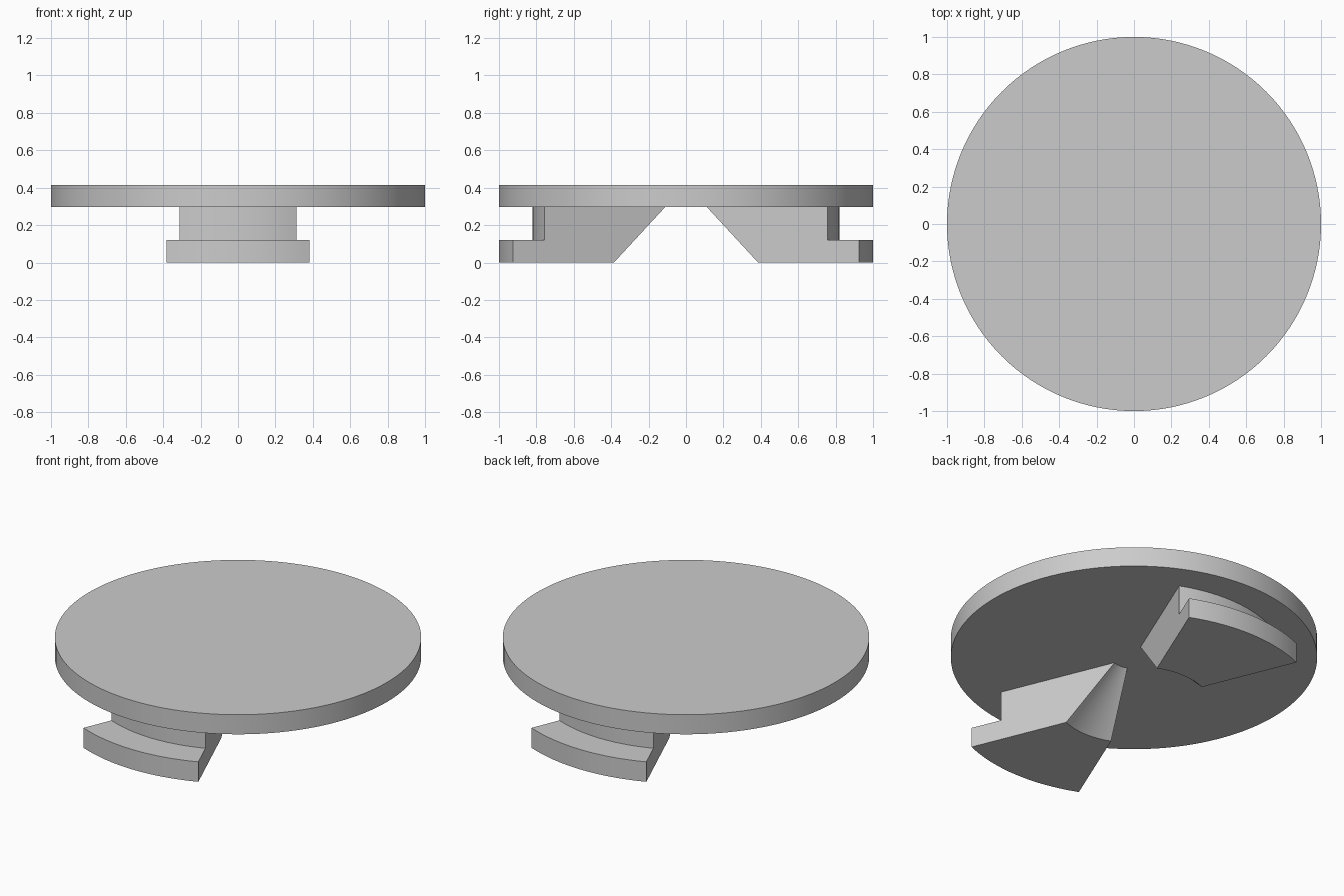
import bpy
import bmesh
import math

cube = bpy.data.objects.get("Cube")
if cube:
    bpy.data.objects.remove(cube, do_unlink=True)

grey = bpy.data.materials.new("plain_grey")
grey.use_nodes = True
color = (0.6, 0.6, 0.6, 1)
grey.diffuse_color = color
grey.node_tree.nodes["Principled BSDF"].inputs["Base Color"].default_value = color

PLATE_BOTTOM, PLATE_TOP = 0.297, 0.415
HALF_ANGLE = math.radians(22.5)


def finish(bm, name):
    """Turn a bmesh into a grey object with smooth curves and sharp edges."""
    bmesh.ops.recalc_face_normals(bm, faces=bm.faces)
    mesh = bpy.data.meshes.new(name)
    bm.to_mesh(mesh)
    bm.free()
    mesh.materials.append(grey)
    obj = bpy.data.objects.new(name, mesh)
    bpy.context.collection.objects.link(obj)
    bpy.ops.object.select_all(action="DESELECT")
    obj.select_set(True)
    bpy.context.view_layer.objects.active = obj
    bpy.ops.object.shade_smooth_by_angle(angle=math.radians(30))
    return obj


def locking_lug(name, direction):
    """Revolve a stepped profile through a short arc about the centre axis."""
    profile = [(0.417, 0), (1, 0), (1, 0.12), (0.82, 0.12),
               (0.82, PLATE_BOTTOM), (0.12, PLATE_BOTTOM)]
    steps = 16
    bm = bmesh.new()
    rings = []
    for i in range(steps + 1):
        a = direction + HALF_ANGLE * (2 * i / steps - 1)
        rings.append([bm.verts.new((r * math.cos(a), r * math.sin(a), z))
                      for r, z in profile])
    for a, b in zip(rings, rings[1:]):
        for j in range(len(profile)):
            k = (j + 1) % len(profile)
            bm.faces.new((a[j], a[k], b[k], b[j]))
    bm.faces.new(rings[0])
    bm.faces.new(rings[-1])
    return finish(bm, name)


# Round plate
bm = bmesh.new()
bmesh.ops.create_cone(bm, cap_ends=True, segments=128, radius1=1, radius2=1,
                      depth=PLATE_TOP - PLATE_BOTTOM)
bmesh.ops.translate(bm, verts=bm.verts, vec=(0, 0, (PLATE_TOP + PLATE_BOTTOM) / 2))
finish(bm, "round_plate")

# Two opposite lugs with outer flange and conical inner face
locking_lug("front_lug", -math.pi / 2)
locking_lug("back_lug", math.pi / 2)
